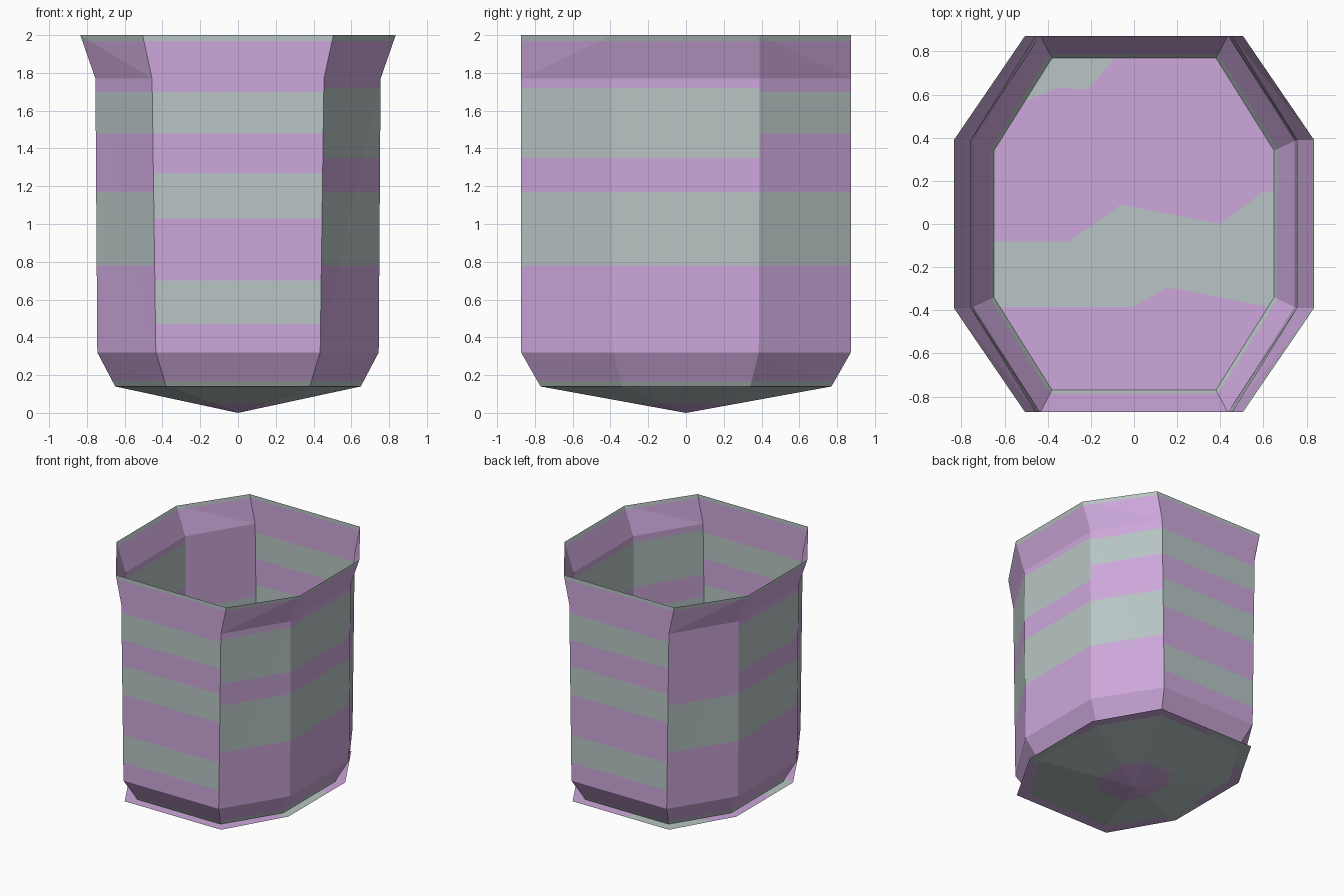
import bpy, bmesh

cube = bpy.data.objects.get("Cube")
if cube:
    bpy.data.objects.remove(cube)


def make_material(name, color):
    mat = bpy.data.materials.new(name)
    mat.use_nodes = True
    mat.diffuse_color = (*color, 1)
    mat.node_tree.nodes["Principled BSDF"].inputs["Base Color"].default_value = (*color, 1)
    return mat


LILAC, GREY = 0, 1
materials = [make_material("lilac", (0.61, 0.39, 0.71)),
             make_material("pale_grey", (0.48, 0.56, 0.555))]


def finish(name, bm):
    mesh = bpy.data.meshes.new(name)
    bm.to_mesh(mesh)
    bm.free()
    for mat in materials:
        mesh.materials.append(mat)
    obj = bpy.data.objects.new(name, mesh)
    bpy.context.collection.objects.link(obj)
    return obj


def octagon(ax, ay, bx, by):
    """Stretched octagon: a = corners of the front and back, b = corners of the sides."""
    return [(-ax, -ay), (ax, -ay), (bx, -by), (bx, by),
            (ax, ay), (-ax, ay), (-bx, by), (-bx, -by)]


def cut_heights(bm, heights):
    for z in heights:
        bmesh.ops.bisect_plane(bm, geom=bm.verts[:] + bm.edges[:] + bm.faces[:],
                               plane_co=(0, 0, z), plane_no=(0, 0, 1))


# Open cup wall: tapered foot, straight body, flared rim
FOOT_Z = 0.14
foot = octagon(0.38, 0.77, 0.65, 0.34)
profile = [(FOOT_Z, foot),
           (0.32, octagon(0.435, 0.873, 0.745, 0.385)),
           (1.77, octagon(0.455, 0.873, 0.755, 0.39)),
           (2.0, octagon(0.505, 0.873, 0.835, 0.39))]

bm = bmesh.new()
rings = [[bm.verts.new((x, y, z)) for x, y in pts] for z, pts in profile]
for low, high in zip(rings, rings[1:]):
    for i in range(8):
        j = (i + 1) % 8
        a, b, c, d = low[i], low[j], high[j], high[i]
        if i % 2 == 0:
            bm.faces.new((a, b, c, d))
        elif i % 4 == 1:            # crease runs from front/back corner up to side corner
            bm.faces.new((a, b, c))
            bm.faces.new((a, c, d))
        else:
            bm.faces.new((a, b, d))
            bm.faces.new((b, c, d))

# Grey stripes, by the direction each wall faces
EDGE = [(0, 0.17), (1.97, 2)]
LOW = (0.78, 1.17)
FRONT = EDGE + [(0.47, 0.70), (1.03, 1.27), (1.48, 1.70)]
SIDE = EDGE + [LOW, (1.35, 1.72)]
CORNER = EDGE + [LOW, (1.48, 1.70)]
PLAIN_CORNER = EDGE + [LOW]

bm.normal_update()
cut_heights(bm, sorted({z for band in FRONT + SIDE + CORNER for z in band if 0.15 < z < 1.99}))
bm.normal_update()
for f in bm.faces:
    c = f.calc_center_median()
    if abs(f.normal.x) < 0.1:
        bands = FRONT
    elif abs(f.normal.y) < 0.1 or (c.x > 0 and c.y < 0):
        bands = SIDE
    elif c.x < 0 and c.y > 0:
        bands = PLAIN_CORNER
    else:
        bands = CORNER
    f.material_index = GREY if any(lo < c.z < hi for lo, hi in bands) else LILAC
finish("cup_wall", bm)

# Shallow pointed underside with a lilac tip
bm = bmesh.new()
tip = bm.verts.new((0, 0, 0))
ring = [bm.verts.new((x, y, FOOT_Z)) for x, y in foot]
for i in range(8):
    bm.faces.new((tip, ring[(i + 1) % 8], ring[i]))
TIP_Z = 0.05
cut_heights(bm, [TIP_Z])
for f in bm.faces:
    f.material_index = LILAC if f.calc_center_median().z < TIP_Z else GREY
finish("pointed_base", bm)

# Flat floor that sticks out past the foot, with wavy patches
plate = octagon(0.44, 0.85, 0.72, 0.37)
south = [(-0.71, -0.385), (0, -0.385), (0.14, -0.3), (0.2, -0.3), (0.70, -0.4)]
middle = [(-0.72, -0.08), (-0.3, -0.08), (-0.06, 0.09), (0.4, 0), (0.6, 0.15), (0.72, 0.15)]
patch = [(-0.63, 0.52), (-0.345, 0.635), (-0.215, 0.62), (-0.02, 0.85)]
regions = [(LILAC, plate[:2] + south[::-1]),
           (GREY, south + [plate[2]] + middle[::-1] + [plate[7]]),
           (LILAC, middle + plate[3:5] + patch[::-1] + [plate[6]]),
           (GREY, patch + [plate[5]])]
bm = bmesh.new()
for index, points in regions:
    face = bm.faces.new([bm.verts.new((x, y, FOOT_Z)) for x, y in points])
    face.material_index = index
bmesh.ops.triangulate(bm, faces=bm.faces[:])
bmesh.ops.remove_doubles(bm, verts=bm.verts[:], dist=0.0001)
finish("floor_plate", bm)
